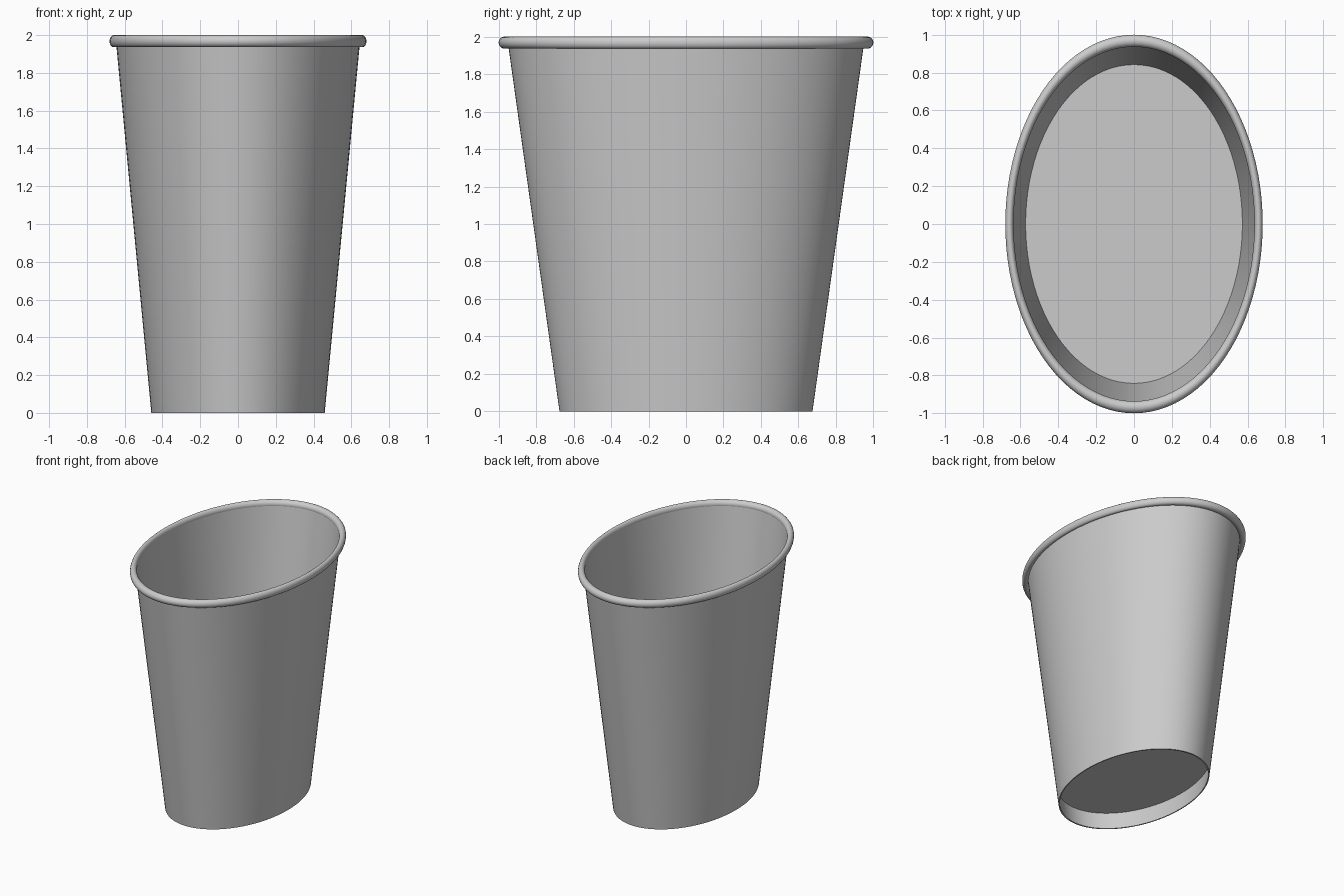
import bpy
import math

cube = bpy.data.objects.get("Cube")
if cube:
    bpy.data.objects.remove(cube, do_unlink=True)

SEGMENTS = 96
SQUASH = 0.68        # width of the oval relative to its depth
THICKNESS = 0.012

grey = bpy.data.materials.new("plain_grey")
grey.use_nodes = True
colour = (0.6, 0.6, 0.6, 1)
grey.diffuse_color = colour
grey.node_tree.nodes["Principled BSDF"].inputs["Base Color"].default_value = colour


def wall_radius(z):
    """Outer radius of the tapered wall along y."""
    return 0.675 + 0.14 * z


def lathe(name, profile, closed=False, capped=False):
    """Spin (radius, z) points into an oval shell, disc or ring."""
    verts, faces = [], []
    for i in range(SEGMENTS):
        a = math.tau * i / SEGMENTS
        verts += [(SQUASH * r * math.cos(a), r * math.sin(a), z) for r, z in profile]
    n = len(profile)
    for i in range(SEGMENTS):
        j = (i + 1) % SEGMENTS
        for k in range(n if closed else n - 1):
            m = (k + 1) % n
            faces.append((i * n + k, j * n + k, j * n + m, i * n + m))
    if capped:
        faces.append(tuple(i * n + n - 1 for i in range(SEGMENTS)))
        faces.append(tuple(i * n for i in reversed(range(SEGMENTS))))
    mesh = bpy.data.meshes.new(name)
    mesh.from_pydata(verts, [], faces)
    mesh.materials.append(grey)
    obj = bpy.data.objects.new(name, mesh)
    bpy.context.collection.objects.link(obj)
    bpy.ops.object.select_all(action="DESELECT")
    obj.select_set(True)
    bpy.context.view_layer.objects.active = obj
    bpy.ops.object.shade_smooth_by_angle(angle=math.radians(35))
    return obj


# Tapered thin wall, open at both ends
top = 1.96
lathe("cup_wall", [(wall_radius(0), 0), (wall_radius(top), top),
                   (wall_radius(top) - THICKNESS, top),
                   (wall_radius(0) - THICKNESS, 0)], closed=True)

# Rolled lip around the mouth
TUBE = 0.032
lathe("rolled_rim", [(0.968 + TUBE * math.cos(math.tau * k / 20),
                      2 - TUBE + TUBE * math.sin(math.tau * k / 20))
                     for k in range(20)], closed=True)


# Recessed base and the filling's level surface, each ending inside the wall
def plate(name, low, high):
    lathe(name, [(wall_radius(z) - THICKNESS / 2, z) for z in (low, high)], capped=True)


plate("recessed_base", 0.14, 0.16)
plate("filling_surface", 1.26, 1.28)
